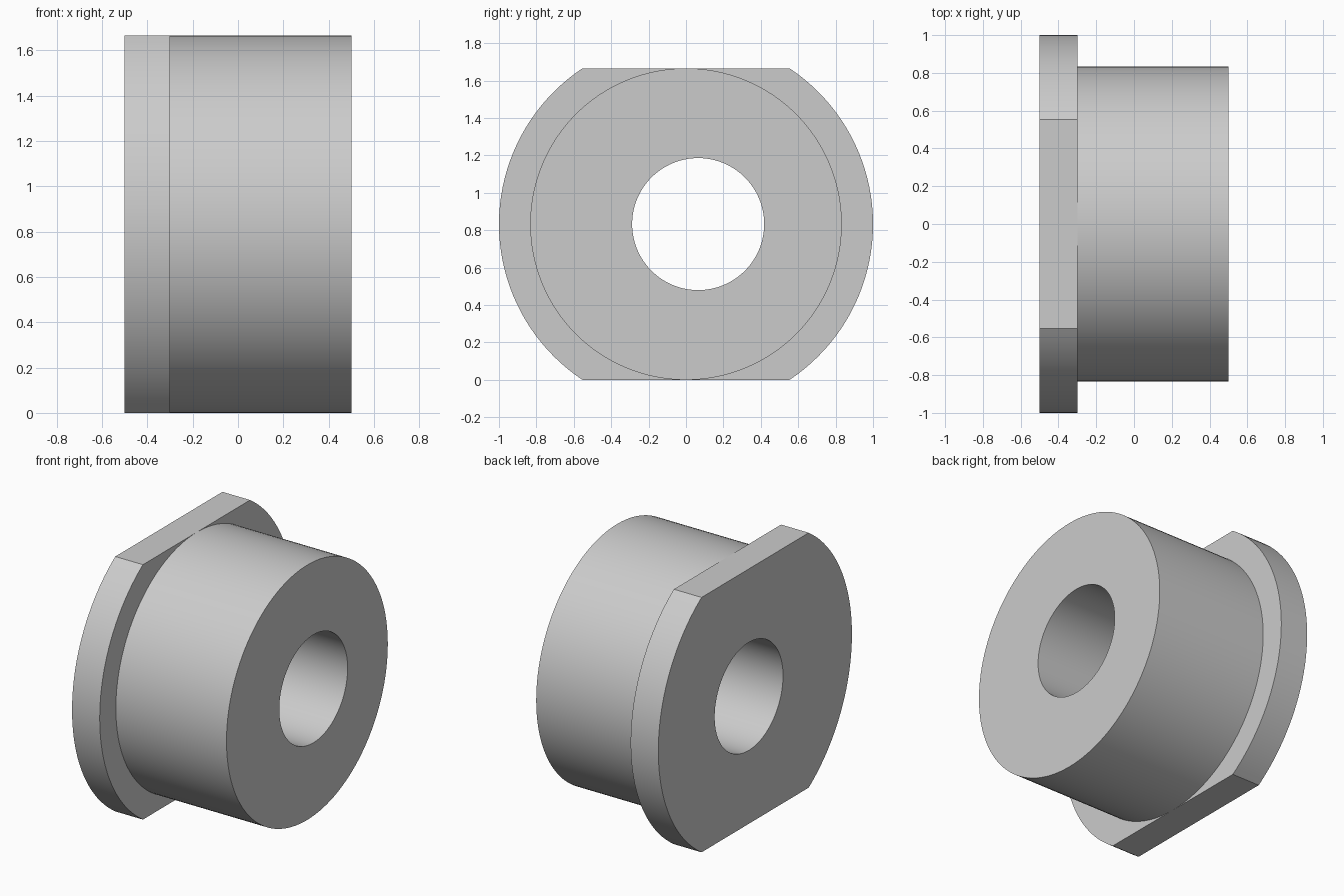
import bpy
import bmesh
import math

cube = bpy.data.objects.get("Cube")
if cube:
    bpy.data.objects.remove(cube, do_unlink=True)

R_FLANGE, R_BARREL, R_BORE = 1.0, 0.833, 0.353
BORE_Y = 0.065
X_BACK, X_STEP, X_END = -0.5, -0.3, 0.5
ARC, FLAT = 40, 24               # segments on each side arc and each flat
COUNT = 2 * (ARC + FLAT)
START = -math.pi * ARC / COUNT

metal = bpy.data.materials.new("plain grey")
metal.use_nodes = True
grey = (0.6, 0.6, 0.6, 1)
metal.diffuse_color = grey
metal.node_tree.nodes["Principled BSDF"].inputs["Base Color"].default_value = grey


def circle(radius, cy=0.0):
    steps = [START + math.tau * i / COUNT for i in range(COUNT)]
    return [(cy + radius * math.cos(a), radius * math.sin(a)) for a in steps]


def flange_outline():
    # Side arc plus top flat, then the same turned half round
    corner = math.asin(R_BARREL / R_FLANGE)
    half_width = R_FLANGE * math.cos(corner)
    half = []
    for i in range(ARC):
        a = corner * (2 * i / ARC - 1)
        half.append((R_FLANGE * math.cos(a), R_FLANGE * math.sin(a)))
    for i in range(FLAT):
        half.append((half_width * (1 - 2 * i / FLAT), R_BARREL))
    return half + [(-y, -z) for y, z in half]


bm = bmesh.new()


def ring(x, outline):
    return [bm.verts.new((x, y, z + R_BARREL)) for y, z in outline]


# Closed sequence of rings: flange, barrel, then back through the bore
flange, barrel, bore = flange_outline(), circle(R_BARREL), circle(R_BORE, BORE_Y)
rings = [ring(X_BACK, flange), ring(X_STEP, flange),
         ring(X_STEP, barrel), ring(X_END, barrel),
         ring(X_END, bore), ring(X_BACK, bore)]
for k, a in enumerate(rings):
    b = rings[(k + 1) % len(rings)]
    for i in range(COUNT):
        j = (i + 1) % COUNT
        bm.faces.new((a[i], a[j], b[j], b[i]))

mesh = bpy.data.meshes.new("flanged_bushing")
bm.to_mesh(mesh)
bm.free()
mesh.materials.append(metal)
bushing = bpy.data.objects.new("flanged_bushing", mesh)
bpy.context.collection.objects.link(bushing)

# Smooth round walls with crisp rims
bpy.ops.object.select_all(action='DESELECT')
bushing.select_set(True)
bpy.context.view_layer.objects.active = bushing
bpy.ops.object.shade_smooth_by_angle(angle=math.radians(25))
